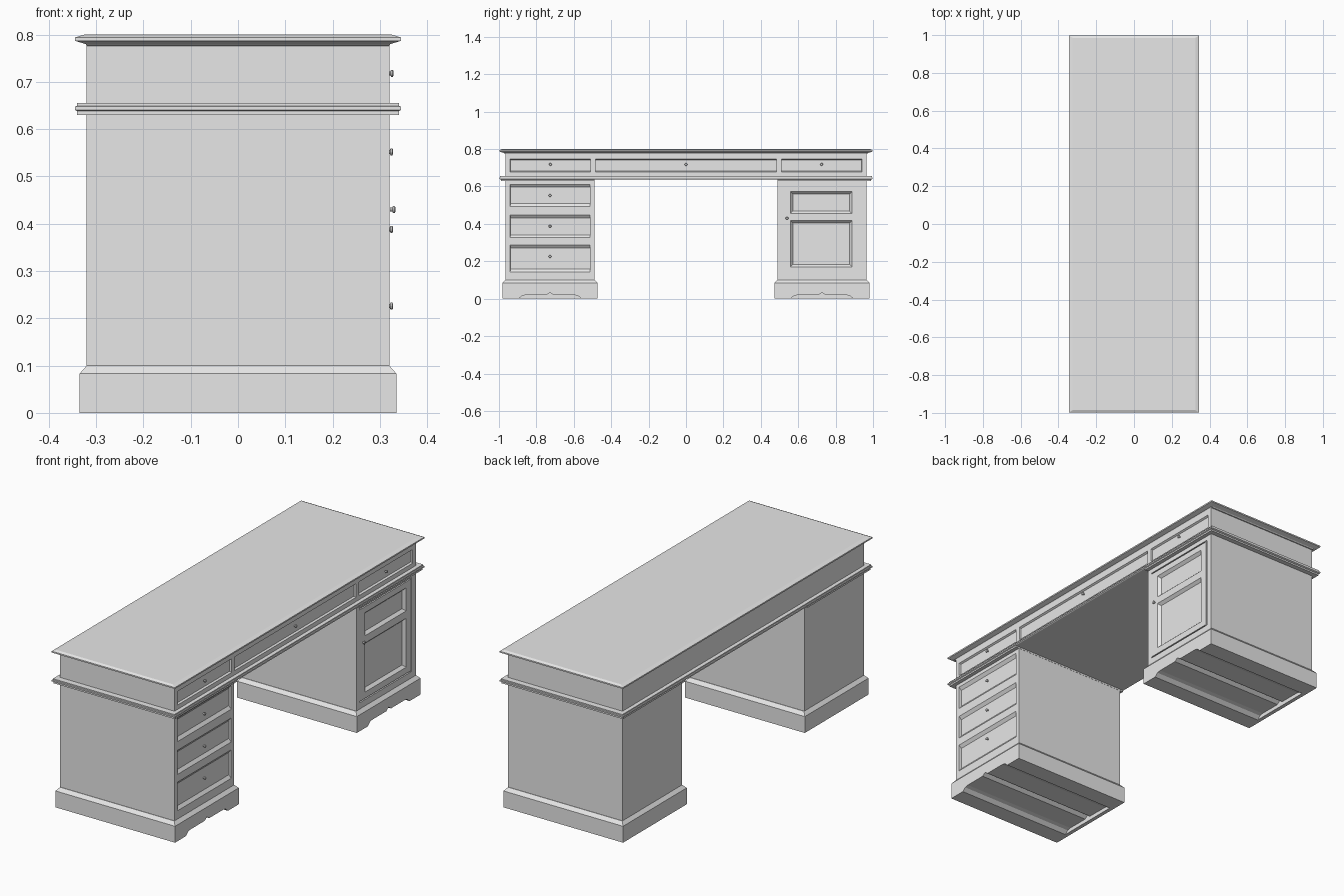
import bpy, bmesh, math
from mathutils import Matrix

if "Cube" in bpy.data.objects:
    bpy.data.objects.remove(bpy.data.objects["Cube"])

grey = bpy.data.materials.new("plain grey")
grey.diffuse_color = (0.8, 0.8, 0.8, 1)
grey.use_nodes = True
grey.node_tree.nodes["Principled BSDF"].inputs["Base Color"].default_value = grey.diffuse_color
FRONT = 0.32   # drawers and door sit on the +x face


def finish(name, bm):
    bmesh.ops.recalc_face_normals(bm, faces=bm.faces)
    me = bpy.data.meshes.new(name)
    bm.to_mesh(me)
    bm.free()
    me.materials.append(grey)
    ob = bpy.data.objects.new(name, me)
    bpy.context.collection.objects.link(ob)
    return ob


def loft(bm, rings):
    """Skin a closed solid through rings of equal vertex count."""
    vs = [[bm.verts.new(p) for p in r] for r in rings]
    n = len(vs[0])
    for a, b in zip(vs, vs[1:]):
        for i in range(n):
            bm.faces.new((a[i], a[(i + 1) % n], b[(i + 1) % n], b[i]))
    bm.faces.new(vs[0])
    bm.faces.new(vs[-1])


def stack(name, layers, yc=0):
    """Rectangular moulding from (half x, half y, z) layers."""
    bm = bmesh.new()
    loft(bm, [[(-x, yc - y, z), (x, yc - y, z), (x, yc + y, z), (-x, yc + y, z)]
              for x, y, z in layers])
    return finish(name, bm)


def recess(bm, y0, y1, z0, z1, depth, iy=0.0, iz=0.0):
    """Tapered pocket for the +x face."""
    k = 0.02 / depth
    rings = []
    for x, t in ((FRONT + 0.02, -k), (FRONT - depth, 1)):
        a, b = iy * t, iz * t
        rings.append([(x, y0 + a, z0 + b), (x, y1 - a, z0 + b),
                      (x, y1 - a, z1 - b), (x, y0 + a, z1 - b)])
    loft(bm, rings)


def cut(ob, bm):
    cutter = finish("cutter", bm)
    cutter.hide_render = True
    m = ob.modifiers.new("cut", 'BOOLEAN')
    m.operation = 'DIFFERENCE'
    m.solver = 'EXACT'
    m.object = cutter
    bpy.context.view_layer.objects.active = ob
    bpy.ops.object.modifier_apply(modifier=m.name)
    bpy.data.objects.remove(cutter)


def knob(name, x, y, z):
    bm = bmesh.new()
    profile = ((-0.002, .004), (.003, .004), (.005, .0075), (.008, .0075), (.010, .005))
    loft(bm, [[(x + d, y + r * math.cos(i * math.pi / 6), z + r * math.sin(i * math.pi / 6))
               for i in range(12)] for d, r in profile])
    finish(name, bm)


# Desktop with chamfered edge
stack("desktop", [(.32, .97, .776), (.322, .975, .780), (.345, .998, .787),
                  (.345, .998, .794), (.325, .985, .80)])

# Upper drawer case with three recessed drawers
case = stack("drawer_case", [(.32, .965, .65), (.32, .965, .777)])
bm = bmesh.new()
for y0, y1 in ((-.94, -.51), (-.485, .485), (.51, .94)):
    recess(bm, y0, y1, .677, .746, .009, .001, .005)
    knob("top_drawer_knob", FRONT - .009 + .008, (y0 + y1) / 2, .718)
cut(case, bm)

# Waist moulding, with a lower step over each pedestal
stack("waist_moulding", [(.34, .992, .638), (.345, .998, .641), (.345, .998, .648),
                         (.34, .995, .649), (.34, .995, .655)])
for s in (-1, 1):
    stack("pedestal_cap", [(.34, .251, .63), (.34, .251, .64)], s * .739)

# Pedestals and their bases
peds = []
for s in (-1, 1):
    yc = s * .727
    peds.append(stack("pedestal", [(.32, .238, .09), (.32, .238, .635)], yc))
    base = stack("pedestal_base", [(.335, .255, 0), (.335, .255, .083), (.32, .24, .1)], yc)
    # Shaped arch cut from the front, the back board stays full
    outline = [(-.175, -.01), (-.168, 0), (-.15, .016), (-.13, .02), (-.018, .02),
               (0, .034), (.018, .02), (.13, .02), (.15, .016), (.168, 0), (.175, -.01)]
    bm = bmesh.new()
    loft(bm, [[(x, yc + y, z) for y, z in outline] for x in (-.315, .36)])
    cut(base, bm)

# Left pedestal: three drawers with sloped ledges
bm = bmesh.new()
for zc, z0, z1 in ((.552, .492, .612), (.388, .326, .448), (.226, .142, .287)):
    recess(bm, -.94, -.512, z0, z1, .012, .001, .016)
    knob("pedestal_drawer_knob", FRONT - .002, -.727, zc)
cut(peds[0], bm)

# Right pedestal: door outline groove and two sunken panels
bm = bmesh.new()
recess(bm, .515, .922, .602, .608, .008)
recess(bm, .515, .922, .132, .138, .008)
recess(bm, .926, .932, .132, .608, .008)
for z0, z1 in ((.455, .572), (.17, .418)):
    recess(bm, .558, .888, z0, z1, .014, .013, .013)
cut(peds[1], bm)
knob("door_knob", FRONT + .003, .54, .43)
